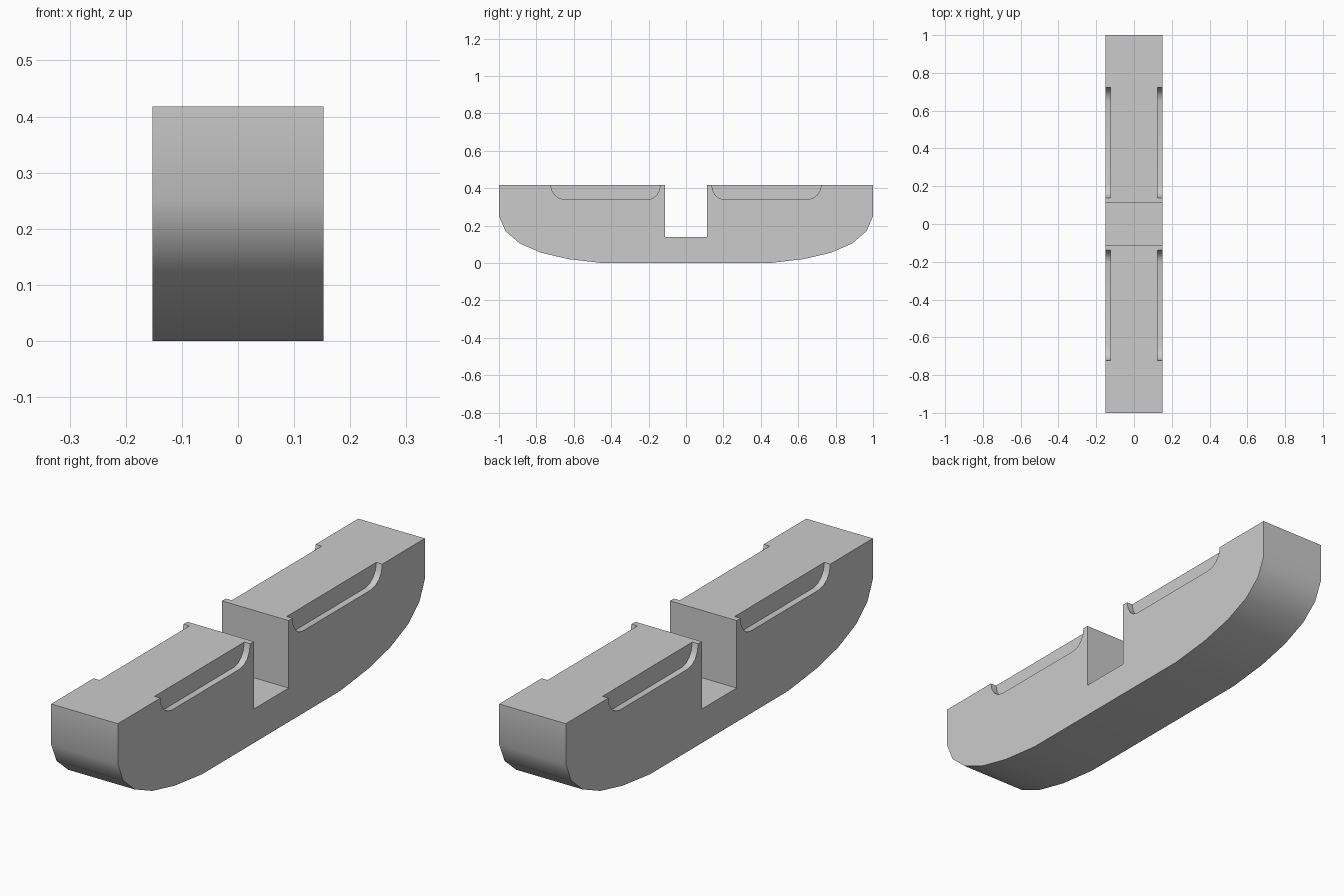
import bpy, bmesh
from math import sin, cos, pi

cube = bpy.data.objects.get("Cube")
if cube:
    bpy.data.objects.remove(cube, do_unlink=True)

HALF_W, TOP, OVER = 0.152, 0.418, 0.5

grey = bpy.data.materials.new("plain grey")
grey.use_nodes = True
grey.diffuse_color = (0.6, 0.6, 0.6, 1)
grey.node_tree.nodes["Principled BSDF"].inputs["Base Color"].default_value = (0.6, 0.6, 0.6, 1)


def extrude_profile(name, profile, x0, x1):
    """Solid from a (y, z) outline, swept along x."""
    bm = bmesh.new()
    face = bm.faces.new([bm.verts.new((x0, y, z)) for y, z in profile])
    ext = bmesh.ops.extrude_face_region(bm, geom=[face])
    verts = [v for v in ext["geom"] if isinstance(v, bmesh.types.BMVert)]
    bmesh.ops.translate(bm, vec=(x1 - x0, 0, 0), verts=verts)
    bmesh.ops.recalc_face_normals(bm, faces=bm.faces)
    mesh = bpy.data.meshes.new(name)
    bm.to_mesh(mesh)
    bm.free()
    obj = bpy.data.objects.new(name, mesh)
    bpy.context.collection.objects.link(obj)
    mesh.materials.append(grey)
    return obj


# Body: boat-shaped outline with a square slot in the top
half = [(0.113, 0.14), (0.113, TOP), (1, TOP), (1, 0.25), (0.965, 0.17),
        (0.89, 0.105), (0.775, 0.055), (0.63, 0.021), (0.45, 0)]
body = extrude_profile("slotted_body", half + [(-y, z) for y, z in reversed(half)],
                       -HALF_W, HALF_W)

# Grip recesses: round-cornered pockets in the upper edge of both sides
inner, outer, floor, steps = 0.138, 0.723, 0.34, 4
depth = TOP - floor
arc = [i * pi / 2 / steps for i in range(steps + 1)]
pocket = [(inner, OVER)]
pocket += [(inner + 0.065 * (1 - cos(a)), TOP - depth * sin(a)) for a in arc]
pocket += [(outer - 0.075 * (1 - cos(a)), TOP - depth * sin(a)) for a in reversed(arc)]
pocket += [(outer, OVER)]

bpy.context.view_layer.objects.active = body
for side in (-1, 1):
    for end in (-1, 1):
        cutter = extrude_profile("recess_cutter", [(end * y, z) for y, z in pocket],
                                 side * 0.125, side * 0.2)
        cutter.hide_render = True
        mod = body.modifiers.new("recess", "BOOLEAN")
        mod.operation, mod.solver, mod.object = "DIFFERENCE", "EXACT", cutter
        bpy.ops.object.modifier_apply(modifier=mod.name)
        bpy.data.objects.remove(cutter, do_unlink=True)

# Smooth the curved underside, keep the corners crisp
bpy.ops.object.select_all(action="DESELECT")
body.select_set(True)
bpy.ops.object.shade_smooth_by_angle()
